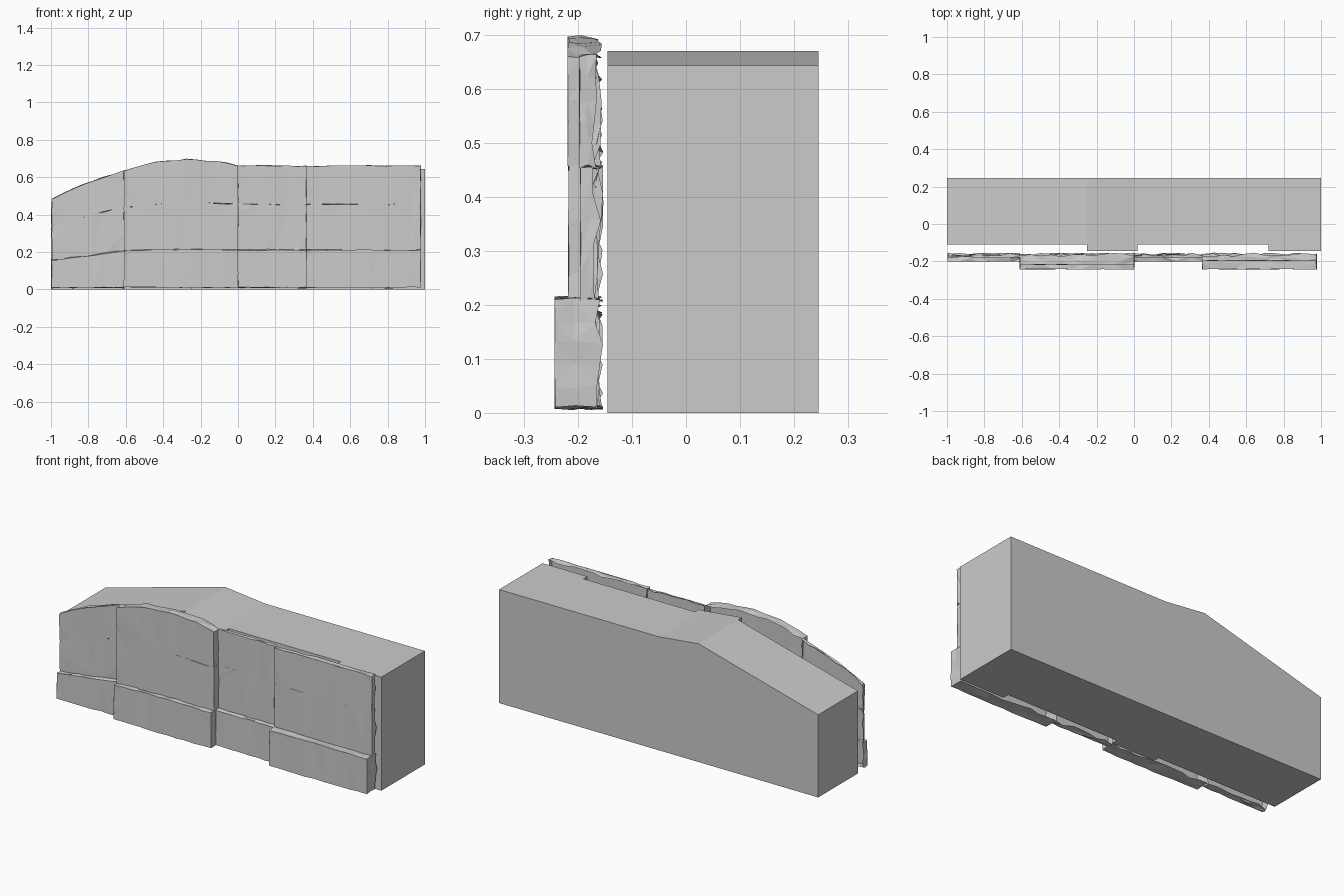
import bpy, bmesh, random

if "Cube" in bpy.data.objects:
    bpy.data.objects.remove(bpy.data.objects["Cube"])

random.seed(4)


def finish(bm, name):
    mesh = bpy.data.meshes.new(name)
    bm.to_mesh(mesh)
    bm.free()
    obj = bpy.data.objects.new(name, mesh)
    bpy.context.collection.objects.link(obj)
    return obj


def sample(curve, x):
    """Linear interpolation along a list of (x, z) points."""
    for (x0, z0), (x1, z1) in zip(curve, curve[1:]):
        if x <= x1:
            return z0 + (z1 - z0) * (x - x0) / (x1 - x0)
    return curve[-1][1]


# Backing block: stepped plan extruded up, with a sloped shoulder on the left
BACK = 0.245
block_top = [(-1, 0.468), (-0.25, 0.67), (0.0, 0.643), (1, 0.643)]
front_steps = [(-1, -0.11), (-0.25, -0.11), (-0.25, -0.145), (0.0, -0.145),
               (0.02, -0.145), (0.02, -0.11), (0.72, -0.11), (0.72, -0.145),
               (1, -0.145)]
bm = bmesh.new()
plan = front_steps + [(1, BACK), (0, BACK), (-0.25, BACK), (-1, BACK)]
low = [bm.verts.new((x, y, 0)) for x, y in plan]
high = [bm.verts.new((x, y, sample(block_top, x))) for x, y in plan]
n = len(plan)
for i in range(n):
    j = (i + 1) % n
    bm.faces.new((low[i], low[j], high[j], high[i]))
bm.faces.new(low[::-1])
for ids in ((0, 1, 11, 12), (1, 2, 3, 10, 11), (3, 4, 5, 6, 7, 8, 9, 10)):
    bm.faces.new([high[i] for i in ids])
finish(bm, "backing_block")

# Seams between the courses of stone, bottom to top
seams = [
    [(-1, 0.01), (1, 0.01)],
    [(-1, 0.155), (-0.61, 0.205), (-0.3, 0.215), (0, 0.21), (1, 0.21)],
    [(-1, 0.33), (-0.8, 0.395), (-0.61, 0.44), (-0.3, 0.467), (0, 0.455), (1, 0.455)],
    [(-1, 0.48), (-0.85, 0.555), (-0.61, 0.635), (-0.45, 0.68), (-0.27, 0.695),
     (-0.1, 0.685), (0, 0.66), (1, 0.66)],
]
columns = [-0.995, -0.61, 0.0, 0.365, 0.977]
# Front depth for each course, by column
depths = [[-0.2, -0.242, -0.2, -0.242],
          [-0.175, -0.217, -0.175, -0.195],
          [-0.178, -0.218, -0.178, -0.197]]


def jitter(a):
    return random.uniform(-a, a)


def stone(name, x0, x1, bottom, top, y):
    """Open-backed stone slab: flat front with a ragged, broken rim."""
    nx, nz = max(5, round((x1 - x0) / 0.055)), 5
    edge = []
    for i in range(nx):
        x = x0 + (x1 - x0) * i / nx
        edge.append((x, sample(bottom, x)))
    for i in range(nz):
        zb, zt = sample(bottom, x1), sample(top, x1)
        edge.append((x1, zb + (zt - zb) * i / nz))
    for i in range(nx):
        x = x1 - (x1 - x0) * i / nx
        edge.append((x, sample(top, x)))
    for i in range(nz):
        zb, zt = sample(bottom, x0), sample(top, x0)
        edge.append((x0, zt - (zt - zb) * i / nz))
    bm = bmesh.new()
    rings = []
    mid = y * 0.6 - 0.155 * 0.4
    for ry, ay, a in ((y, 0.0015, 0.003), (mid, 0.004, 0.005), (-0.164, 0.011, 0.004)):
        rings.append([bm.verts.new((x + jitter(a * 0.6), ry + jitter(ay), z + jitter(a)))
                      for x, z in edge])
    bm.faces.new(rings[0])
    for f, b in zip(rings, rings[1:]):
        for i in range(len(edge)):
            j = (i + 1) % len(edge)
            bm.faces.new((f[i], b[i], b[j], f[j]))
    bmesh.ops.triangulate(bm, faces=bm.faces[:])
    finish(bm, name)


# Stone facing: three courses of four slabs
for r, row in enumerate(("lower", "middle", "upper")):
    for c in range(4):
        stone(f"{row}_stone_{c + 1}", columns[c], columns[c + 1],
              seams[r], seams[r + 1], depths[r][c])
